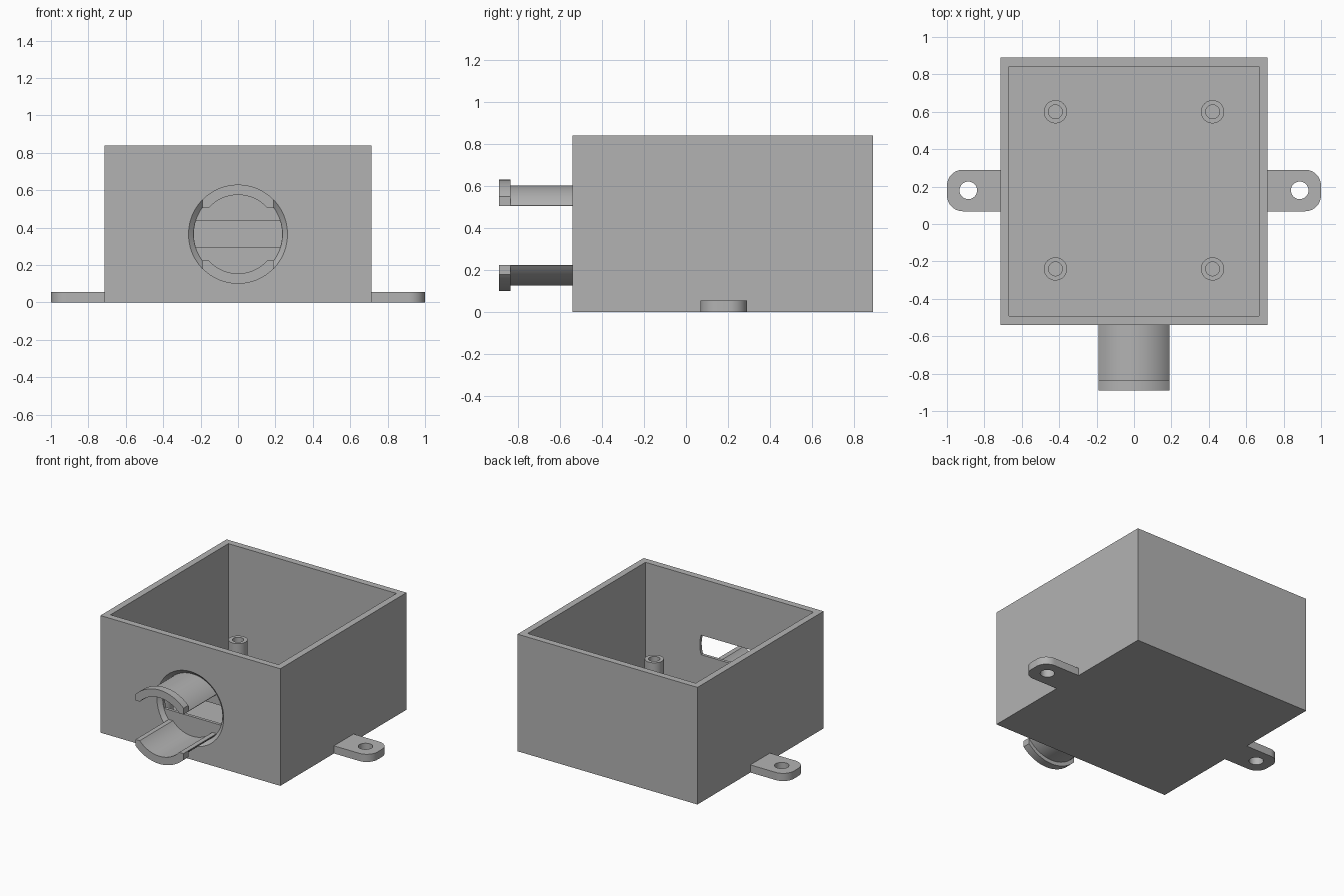
import bpy, bmesh
from math import sin, cos, acos, asin, pi, radians

if "Cube" in bpy.data.objects:
    bpy.data.objects.remove(bpy.data.objects["Cube"])

grey = bpy.data.materials.new("plain grey")
grey.use_nodes = True
colour = (0.45, 0.45, 0.45, 1)
grey.diffuse_color = colour
grey.node_tree.nodes["Principled BSDF"].inputs["Base Color"].default_value = colour

WALL = 0.047
FRONT, BACK, HALF, TOP = -0.54, 0.89, 0.714, 0.84
PORT_Z = 0.365


def arc(r, start, end, n=32, cx=0, cy=0):
    steps = [start + (end - start) * i / n for i in range(n + 1)]
    return [(cx + r * cos(t), cy + r * sin(t)) for t in steps]


def circle(r, cx=0, cy=0):
    return arc(r, 0, 2 * pi, 48, cx, cy)[:-1]


def loft(name, low, high, lo, hi, axis="z"):
    """Solid between two matching outlines, along z, or along y at the port."""
    def place(p, h):
        return (p[0], p[1], h) if axis == "z" else (p[0], h, p[1] + PORT_Z)
    bm = bmesh.new()
    a = [bm.verts.new(place(p, lo)) for p in low]
    b = [bm.verts.new(place(p, hi)) for p in high]
    bm.faces.new(a)
    bm.faces.new(b)
    for i in range(len(a)):
        j = (i + 1) % len(a)
        bm.faces.new((a[i], a[j], b[j], b[i]))
    bmesh.ops.recalc_face_normals(bm, faces=bm.faces)
    mesh = bpy.data.meshes.new(name)
    bm.to_mesh(mesh)
    bm.free()
    mesh.materials.append(grey)
    ob = bpy.data.objects.new(name, mesh)
    bpy.context.collection.objects.link(ob)
    return ob


def prism(name, outline, lo, hi, axis="z"):
    return loft(name, outline, outline, lo, hi, axis)


def rect(x0, x1, y0, y1):
    return [(x0, y0), (x1, y0), (x1, y1), (x0, y1)]


def activate(ob):
    bpy.ops.object.select_all(action="DESELECT")
    ob.select_set(True)
    bpy.context.view_layer.objects.active = ob


def cut(ob, cutter):
    mod = ob.modifiers.new("cut", "BOOLEAN")
    mod.operation, mod.solver, mod.object = "DIFFERENCE", "EXACT", cutter
    activate(ob)
    bpy.ops.object.modifier_apply(modifier=mod.name)
    bpy.data.objects.remove(cutter)


def smooth(ob):
    activate(ob)
    bpy.ops.object.shade_smooth_by_angle(angle=radians(30))


# Open box with a bevelled round recess and a cable slot in the front
box = prism("box", rect(-HALF, HALF, FRONT, BACK), 0, TOP)
inner = rect(-HALF + WALL, HALF - WALL, FRONT + WALL, BACK - WALL)
cut(box, prism("cavity", inner, WALL, TOP + 0.1))
cut(box, loft("recess", circle(0.292), circle(0.238), FRONT - 0.025, FRONT + 0.025, "y"))
tilt = asin(0.07 / 0.236)
slot = arc(0.236, -tilt, tilt, 12) + arc(0.236, pi - tilt, pi + tilt, 12)
cut(box, prism("slot", slot, FRONT - 0.1, FRONT + 0.1, "y"))
smooth(box)


# Two curved clip arms, each with a raised lip at the end
def clip_outline(r, side):
    a, b = acos(0.19 / r), asin(0.14 / 0.21)
    pts = [(0.19, 0.14)] + arc(r, a, pi - a) + [(-0.19, 0.14)]
    pts += arc(0.21, pi - b, b)
    return [(x, z * side) for x, z in pts]


for label, side in (("upper", 1), ("lower", -1)):
    smooth(prism(label + "_clip_arm", clip_outline(0.238, side), -0.835, FRONT + 0.025, "y"))
    smooth(prism(label + "_clip_lip", clip_outline(0.265, side), BACK * -1, -0.835, "y"))

# Rounded mounting tabs with screw holes
for label, s in (("left", 1), ("right", -1)):
    r, y0, y1 = 0.085, 0.068, 0.29
    outline = [(HALF, y0)] + arc(r, -pi / 2, 0, 12, 1 - r, y0 + r)
    outline += arc(r, 0, pi / 2, 12, 1 - r, y1 - r) + [(HALF, y1)]
    tab = prism(label + "_mounting_tab", [(x * s, y) for x, y in outline], 0, 0.055)
    cut(tab, prism("tab_hole", circle(0.047, 0.886 * s, 0.18), -0.1, 0.2))
    smooth(tab)

# Hollow screw posts on the floor
for x in (-0.42, 0.42):
    for y in (-0.24, 0.6):
        name = ("back" if y > 0 else "front") + ("_left" if x > 0 else "_right") + "_screw_post"
        post = prism(name, circle(0.062, x, y), WALL, 0.31)
        cut(post, prism("post_hole", circle(0.037, x, y), 0, 0.4))
        smooth(post)
